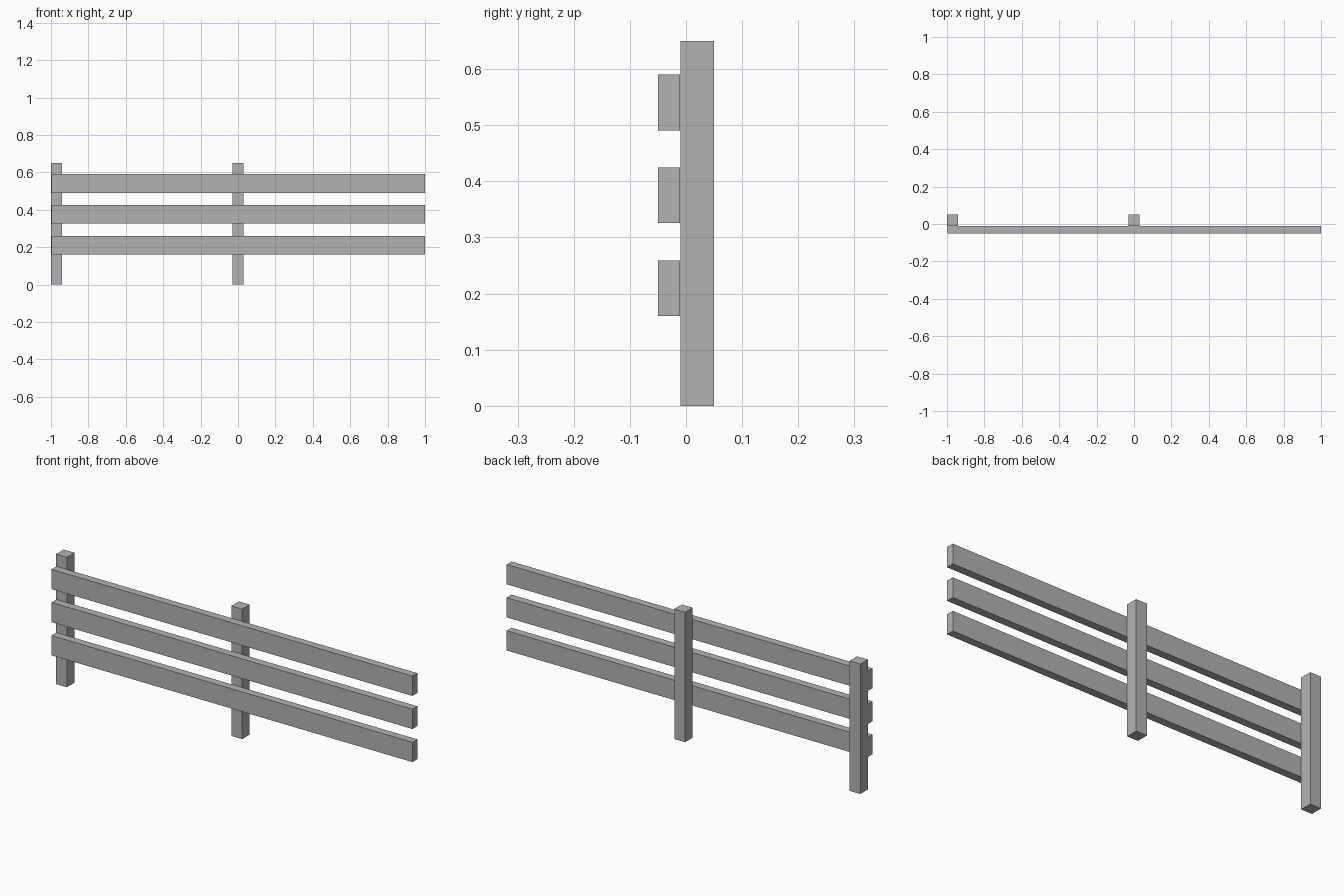
import bpy

# Remove the default cube
cube = bpy.data.objects.get("Cube")
if cube:
    bpy.data.objects.remove(cube, do_unlink=True)

# Single flat grey
grey = bpy.data.materials.new("plain_grey")
grey.use_nodes = True
colour = (0.45, 0.45, 0.45, 1)
grey.diffuse_color = colour
grey.node_tree.nodes["Principled BSDF"].inputs["Base Color"].default_value = colour


def box(name, low, high):
    """Add a box spanning two opposite corners."""
    centre = [(a + b) / 2 for a, b in zip(low, high)]
    bpy.ops.mesh.primitive_cube_add(size=1, location=centre)
    obj = bpy.context.object
    obj.name = name
    obj.scale = [b - a for a, b in zip(low, high)]
    bpy.ops.object.transform_apply(location=False, rotation=False, scale=True)
    obj.data.materials.append(grey)
    return obj


# Square posts, at the right end and in the middle
POST = 0.06
for name, x in (("end_post", -1.0), ("middle_post", -POST / 2)):
    box(name, (x, -0.01, 0), (x + POST, 0.05, 0.65))

# Three rails fixed across the front of the posts
RAIL_HEIGHT = 0.099
for name, z in (("lower_rail", 0.16), ("middle_rail", 0.3255), ("upper_rail", 0.491)):
    box(name, (-0.997, -0.05, z), (1.0, -0.011, z + RAIL_HEIGHT))
